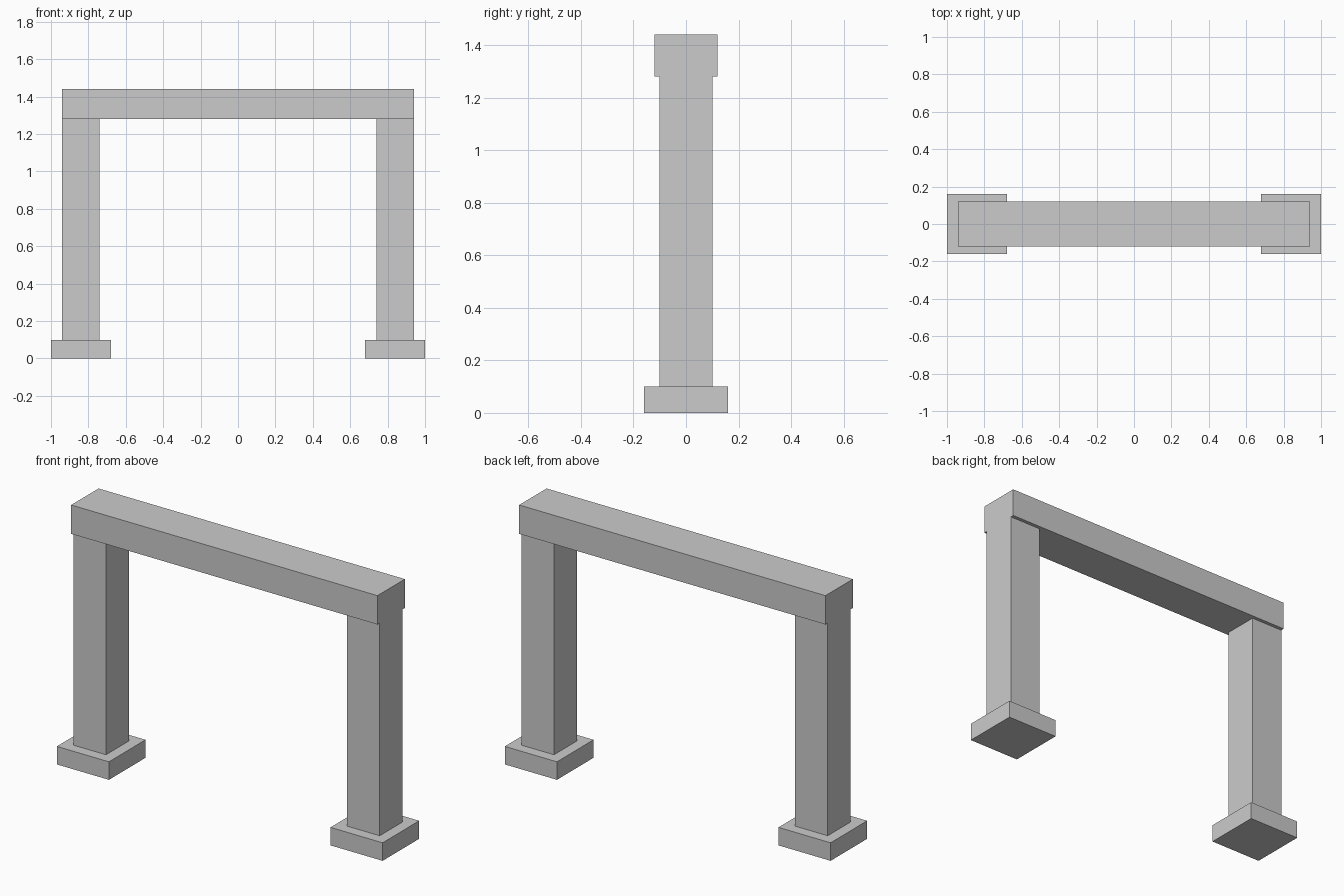
import bpy

if "Cube" in bpy.data.objects:
    bpy.data.objects.remove(bpy.data.objects["Cube"])


def box(name, center, size):
    """Add a box with the given centre and full dimensions."""
    bpy.ops.mesh.primitive_cube_add(size=1, location=center)
    obj = bpy.context.object
    obj.name = name
    obj.scale = size
    bpy.ops.object.transform_apply(location=False, rotation=False, scale=True)
    return obj


# Footing and post on each side
for side, sign in (("left", -1), ("right", 1)):
    box(f"{side}_footing", (sign * 0.84, 0, 0.05), (0.32, 0.32, 0.10))
    box(f"{side}_post", (sign * 0.84, 0, 0.69), (0.20, 0.20, 1.18))

# Beam across the top, flush with the outer post faces
box("top_beam", (0, 0, 1.36), (1.88, 0.24, 0.16))
